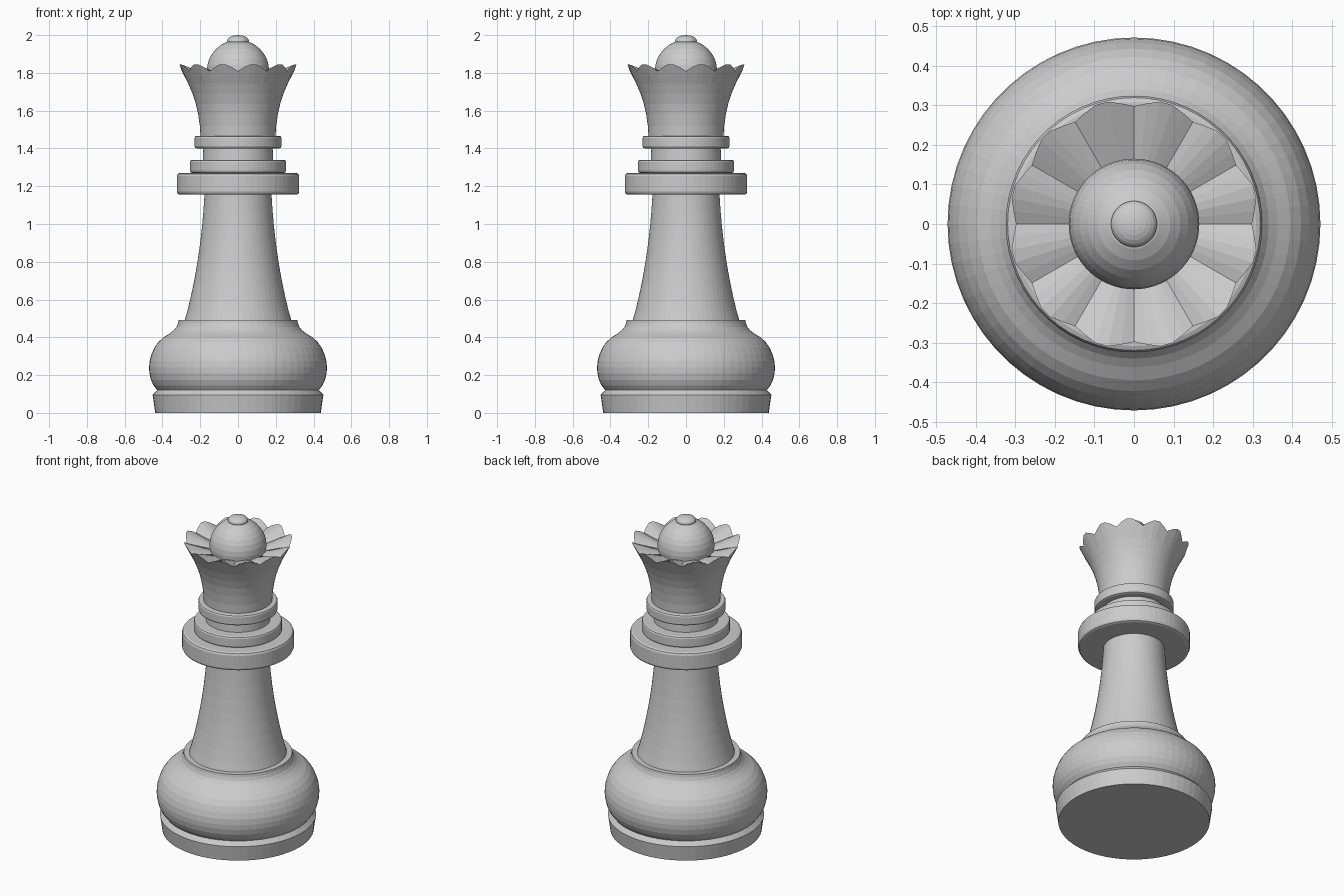
import bpy, bmesh
from math import sin, cos, pi

if "Cube" in bpy.data.objects:
    bpy.data.objects.remove(bpy.data.objects["Cube"])

SEG = 60


def lathe(name, profile, rim=None):
    """Revolve (radius, z) points; rim=(ring index, tooth pattern of (dr, dz))."""
    bm = bmesh.new()
    rings = []
    for k, (r, z) in enumerate(profile):
        if r == 0:
            rings.append([bm.verts.new((0, 0, z))] * SEG)
            continue
        ring = []
        for i in range(SEG):
            dr, dz = rim[1][i % len(rim[1])] if rim and k == rim[0] else (0, 0)
            a = 2 * pi * i / SEG
            ring.append(bm.verts.new(((r + dr) * cos(a), (r + dr) * sin(a), z + dz)))
        rings.append(ring)
    for lo, hi in zip(rings, rings[1:]):
        for i in range(SEG):
            j = (i + 1) % SEG
            quad = list(dict.fromkeys((lo[i], lo[j], hi[j], hi[i])))
            bm.faces.new(quad)
    bmesh.ops.recalc_face_normals(bm, faces=bm.faces)
    mesh = bpy.data.meshes.new(name)
    bm.to_mesh(mesh)
    bm.free()
    obj = bpy.data.objects.new(name, mesh)
    bpy.context.collection.objects.link(obj)
    return obj


def collar(name, r, z0, z1, b=0.012):
    lathe(name, [(0, z0), (r - b, z0), (r - b * 0.3, z0 + b * 0.3), (r, z0 + b),
                 (r, z1 - b), (r - b * 0.3, z1 - b * 0.3), (r - b, z1), (0, z1)])


def ellipsoid(name, r, rz, zc, n=16):
    pts = [(r * sin(pi * k / n), zc - rz * cos(pi * k / n)) for k in range(1, n)]
    lathe(name, [(0, zc - rz)] + pts + [(0, zc + rz)])


# Foot disc and swollen base
lathe("foot", [(0, 0), (0.438, 0), (0.452, 0.095), (0.428, 0.122), (0, 0.122)])
lathe("base_bulge", [(0, 0.115), (0.428, 0.12), (0.447, 0.145), (0.461, 0.175),
                     (0.469, 0.21), (0.471, 0.24), (0.468, 0.275), (0.458, 0.31),
                     (0.443, 0.345), (0.422, 0.375), (0.395, 0.40), (0.362, 0.42),
                     (0.34, 0.437), (0.325, 0.455), (0.317, 0.475), (0.314, 0.492),
                     (0.28, 0.492), (0, 0.492)])

# Tapered stem
lathe("stem", [(0, 0.48), (0.284, 0.485), (0.268, 0.54), (0.251, 0.61), (0.236, 0.68),
               (0.222, 0.755), (0.21, 0.83), (0.199, 0.91), (0.19, 0.99),
               (0.183, 1.07), (0.177, 1.16), (0, 1.16)])

# Stacked collars and neck
collar("wide_collar", 0.324, 1.155, 1.27, 0.016)
collar("middle_collar", 0.255, 1.27, 1.34)
lathe("neck", [(0, 1.33), (0.187, 1.33), (0.183, 1.41), (0, 1.41)])
collar("upper_collar", 0.23, 1.40, 1.467)

# Flared crown with twelve scalloped teeth and a pleated top
teeth = [(0, 0), (0.008, 0.02), (0.018, 0.035), (0.018, 0.035), (0.008, 0.02)]
lathe("crown", [(0, 1.46), (0.198, 1.46), (0.202, 1.52), (0.211, 1.58), (0.223, 1.635),
                (0.241, 1.69), (0.264, 1.745), (0.298, 1.81), (0.13, 1.775), (0, 1.775)],
      rim=(7, teeth))

# Dome and finial
ellipsoid("dome", 0.165, 0.165, 1.81)
ellipsoid("finial", 0.058, 0.03, 1.97, 12)
